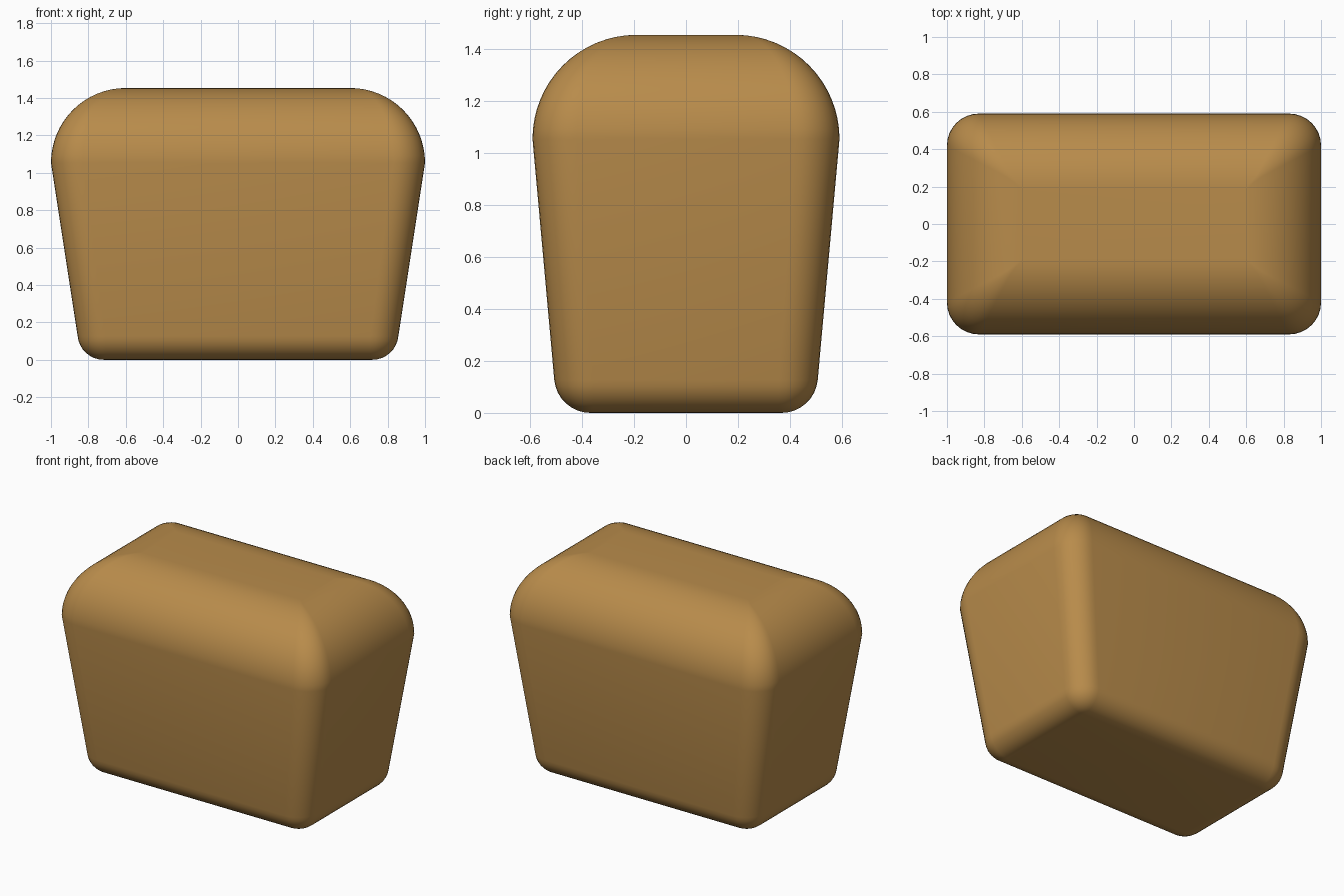
import bpy, bmesh
from math import sin, cos, pi

if "Cube" in bpy.data.objects:
    bpy.data.objects.remove(bpy.data.objects["Cube"])

SEG = 8      # steps per rounded corner


def ring(bm, hx, hy, z, r):
    """Rounded rectangle of half sizes hx, hy at height z."""
    verts = []
    for k, (sx, sy) in enumerate([(1, 1), (-1, 1), (-1, -1), (1, -1)]):
        for i in range(SEG + 1):
            a = (k + i / SEG) * pi / 2
            verts.append(bm.verts.new((sx * (hx - r) + r * cos(a),
                                       sy * (hy - r) + r * sin(a), z)))
    return verts


# Stack of sections: rounded base, flared walls, domed top
sections = []
for i in range(9):
    a = i / 8 * pi / 2 * 0.94
    inset = 0.14 * (1 - sin(a))
    sections.append((0.858 - inset, 0.507 - inset, 0.14 * (1 - cos(a)),
                     max(0.15 - inset, 0.01)))
for i in range(17):
    a = i / 16 * pi / 2
    inset = 0.4 * (1 - cos(a))
    sections.append((1.0 - inset, 0.59 - inset, 1.053 + 0.4 * sin(a),
                     max(0.17 * (1 - inset / 0.36), 0.008)))

bm = bmesh.new()
rings = [ring(bm, *s) for s in sections]
n = len(rings[0])
for lo, hi in zip(rings, rings[1:]):
    for i in range(n):
        j = (i + 1) % n
        bm.faces.new((lo[i], lo[j], hi[j], hi[i]))
bm.faces.new(rings[0][::-1])
bm.faces.new(rings[-1])
bmesh.ops.recalc_face_normals(bm, faces=bm.faces[:])

mesh = bpy.data.meshes.new("loaf_body")
bm.to_mesh(mesh)
bm.free()
body = bpy.data.objects.new("loaf_body", mesh)
bpy.context.collection.objects.link(body)

# Warm tan colour
mat = bpy.data.materials.new("tan")
mat.diffuse_color = (0.48, 0.26, 0.07, 1)
mat.use_nodes = True
mat.node_tree.nodes["Principled BSDF"].inputs["Base Color"].default_value = mat.diffuse_color
mesh.materials.append(mat)

# Smooth shading
bpy.context.view_layer.objects.active = body
body.select_set(True)
bpy.ops.object.shade_smooth_by_angle(angle=0.6)
